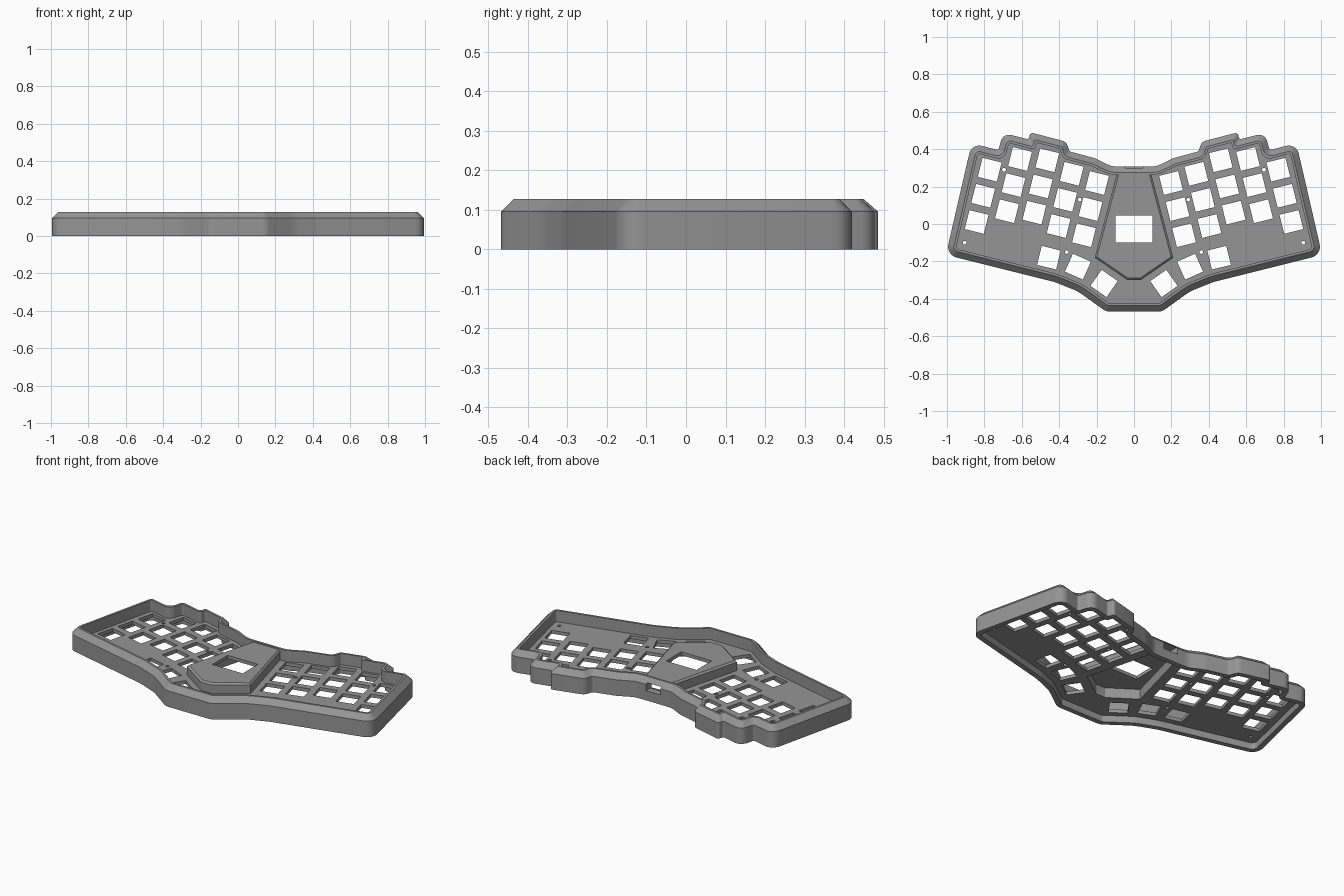
import bpy, bmesh, math
from mathutils import Vector, Matrix

if "Cube" in bpy.data.objects:
    bpy.data.objects.remove(bpy.data.objects["Cube"])

grey = bpy.data.materials.new("case_grey")
grey.diffuse_color = (0.3, 0.3, 0.3, 1)
grey.use_nodes = True
grey.node_tree.nodes["Principled BSDF"].inputs["Base Color"].default_value = grey.diffuse_color

# Half outline of the case, front centre to back centre: x, y, corner radius
HALF = [(.15, -.468, .06), (.30, -.36, .25), (.425, -.31, .3), (1.006, -.165, .06),
        (.868, .432, .055), (.725, .395, .012), (.70, .487, .055), (.563, .452, .012),
        (.555, .49, .03), (.362, .44, .04), (.345, .388, .02), (.21, .352, .1), (.12, .308, .1)]
OUTLINE = HALF + [(-x, y, r) for x, y, r in reversed(HALF)]


def offset(pts, d):
    """Move every edge of a counter-clockwise polygon inward by d."""
    out = []
    for i, p in enumerate(pts):
        p = Vector(p)
        a = (p - Vector(pts[i - 1])).normalized()
        b = (Vector(pts[(i + 1) % len(pts)]) - p).normalized()
        na, nb = Vector((-a.y, a.x)), Vector((-b.y, b.x))
        out.append(p + (na + nb) * d / (1 + na.dot(nb)))
    return out


def rounded(d, seg=6):
    """Case outline inset by d, with rounded corners."""
    pts = offset([(x, y) for x, y, r in OUTLINE], d)
    out = []
    for i, p in enumerate(pts):
        va, vb = pts[i - 1] - p, pts[(i + 1) % len(pts)] - p
        a, b = va.normalized(), vb.normalized()
        convex = a.x * b.y - a.y * b.x < 0
        r = max(OUTLINE[i][2] + (-d if convex else d), .006)
        half = (math.pi - a.angle(b)) / 2
        t = min(r * math.tan(half), .47 * va.length, .47 * vb.length)
        r = t / math.tan(half)
        c = p + (a + b).normalized() * (r / math.cos(half))
        s, e = p + a * t - c, p + b * t - c
        ang = math.atan2(s.x * e.y - s.y * e.x, s.dot(e))
        for k in range(seg + 1):
            out.append(c + Matrix.Rotation(ang * k / seg, 2) @ s)
    return out


def loft(name, rings, closed=False):
    """Skin a list of (points, z) rings, either looped or capped."""
    bm = bmesh.new()
    vs = [[bm.verts.new((p[0], p[1], z)) for p in pts] for pts, z in rings]
    n = len(vs[0])
    for j in range(len(vs) if closed else len(vs) - 1):
        lo, hi = vs[j], vs[(j + 1) % len(vs)]
        for i in range(n):
            k = (i + 1) % n
            bm.faces.new((lo[i], lo[k], hi[k], hi[i]))
    if not closed:
        bm.faces.new(vs[0][::-1])
        bm.faces.new(vs[-1])
    bmesh.ops.recalc_face_normals(bm, faces=bm.faces)
    return finish(name, bm)


def finish(name, bm):
    me = bpy.data.meshes.new(name)
    bm.to_mesh(me)
    bm.free()
    me.materials.append(grey)
    ob = bpy.data.objects.new(name, me)
    bpy.context.collection.objects.link(ob)
    return ob


def add_box(bm, loc, size, tilt=0):
    m = Matrix.Translation(loc) @ Matrix.Rotation(tilt, 4, 'Z') @ Matrix.Diagonal((*size, 1))
    bmesh.ops.create_cube(bm, size=1, matrix=m)


def cut(target, cutter):
    m = target.modifiers.new("cut", 'BOOLEAN')
    m.operation, m.solver, m.object = 'DIFFERENCE', 'EXACT', cutter
    bpy.context.view_layer.objects.active = target
    bpy.ops.object.modifier_apply(modifier=m.name)


PLATE_LOW, PLATE_TOP, RIM_TOP = .04, .06, .127

# Outer wall with chamfered top edge
o0, o1, o2, o3 = (rounded(d) for d in (0, .032, .045, .03))
rim = loft("outer_rim", [(o0, 0), (o0, .095), (o1, RIM_TOP), (o2, RIM_TOP),
                         (o2, PLATE_LOW), (o3, PLATE_LOW), (o3, 0)], closed=True)

# Key plate
plate = loft("key_plate", [(rounded(.04), PLATE_LOW), (rounded(.04), PLATE_TOP)])

# Raised hollow centre
base = [(.035, -.30), (.21, -.18), (.09, .275), (-.09, .275), (-.21, -.18), (-.035, -.30)]
inner = offset(base, .02)
centre = loft("raised_centre", [(inner, .10), (inner, PLATE_LOW), (base, PLATE_LOW),
                                (base, .11), (offset(base, .01), .12)])

# Key openings: five tilted columns of three, then three thumb keys, per side
keys = bmesh.new()
tilt = math.radians(14)
for side in (-1, 1):
    spots = []
    for col, top in enumerate((.165, .18, .218, .19, .095)):
        for row in range(3):
            p = Matrix.Rotation(tilt, 2) @ Vector((.245 + .1435 * col, top - .144 * row))
            spots.append((p.x, p.y, tilt))
    spots += [(.455, -.18, tilt), (.30, -.228, math.radians(24)), (.16, -.318, math.radians(35))]
    for x, y, t in spots:
        add_box(keys, (side * x, y, .05), (.105, .105, .1), side * t)
    # Screw holes
    for x, y in ((.905, -.10), (.695, .29), (.29, .13), (.36, -.15)):
        bmesh.ops.create_cone(keys, cap_ends=True, segments=16, radius1=.01, radius2=.01,
                              depth=.1, matrix=Matrix.Translation((side * x, y, .05)))
key_cutter = finish("key_cutter", keys)
centre_cutter = loft("centre_cutter", [(offset(base, .01), 0), (offset(base, .01), .1)])
cut(plate, key_cutter)
cut(plate, centre_cutter)

# Screen window in the raised centre
bm = bmesh.new()
add_box(bm, (0, -.027, .1), (.2, .143, .1))
window_cutter = finish("window_cutter", bm)
cut(centre, window_cutter)

# Cable port through the back wall
bm = bmesh.new()
add_box(bm, (0, .28, .08), (.095, .12, .045))
port_cutter = finish("port_cutter", bm)
for part in (rim, centre):
    cut(part, port_cutter)

for helper in (key_cutter, centre_cutter, window_cutter, port_cutter):
    bpy.data.objects.remove(helper)

# Smooth the rounded corners, keep hard edges
for part in (rim, plate, centre):
    bpy.ops.object.select_all(action='DESELECT')
    part.select_set(True)
    bpy.context.view_layer.objects.active = part
    bpy.ops.object.shade_smooth_by_angle(angle=math.radians(30))
